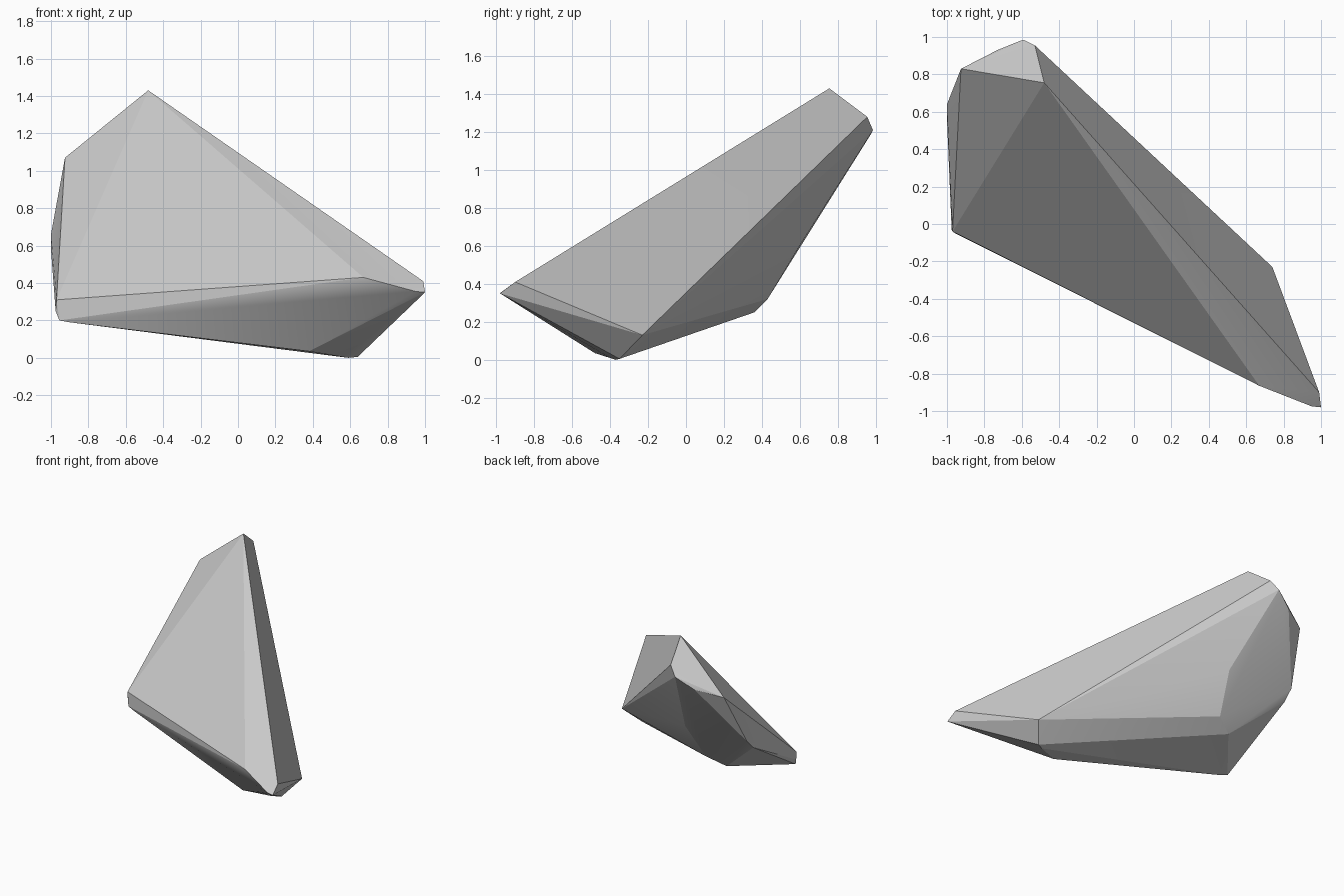
import bpy, bmesh

if "Cube" in bpy.data.objects:
    bpy.data.objects.remove(bpy.data.objects["Cube"])

# Corner points of the faceted rock, wrapped in a convex hull
peak = [(-0.48, 0.755, 1.43), (-0.925, 0.83, 1.07)]
back_crest = [(-0.53, 0.955, 1.28), (-0.59, 0.985, 1.21), (-0.62, 0.975, 1.19),
              (-0.73, 0.93, 1.12)]
left_side = [(-1.0, 0.64, 0.66), (-1.0, 0.56, 0.58),
             (-0.97, -0.04, 0.31), (-0.975, -0.03, 0.25),
             (-0.955, -0.05, 0.20), (-0.90, -0.07, 0.19)]
back_low = [(-0.48, 0.43, 0.32), (-0.62, 0.36, 0.25), (-0.42, 0.61, 0.62)]
tip = [(1.0, -0.98, 0.35), (0.95, -0.975, 0.355), (0.99, -0.90, 0.41),
       (0.67, -0.865, 0.43)]
right_low = [(0.74, -0.23, 0.13), (0.64, -0.35, 0.005), (0.59, -0.37, 0.0),
             (0.57, -0.40, 0.01), (0.38, -0.48, 0.035)]

bm = bmesh.new()
for p in peak + back_crest + left_side + back_low + tip + right_low:
    bm.verts.new(p)
res = bmesh.ops.convex_hull(bm, input=bm.verts)
loose = [v for v in bm.verts if not v.link_faces]
bmesh.ops.delete(bm, geom=loose, context='VERTS')
bmesh.ops.recalc_face_normals(bm, faces=bm.faces)

mesh = bpy.data.meshes.new("rock")
bm.to_mesh(mesh)
bm.free()
rock = bpy.data.objects.new("rock", mesh)
bpy.context.collection.objects.link(rock)

# Soften only the shallow facet edges
bpy.context.view_layer.objects.active = rock
rock.select_set(True)
bpy.ops.object.shade_smooth_by_angle(angle=0.25)
